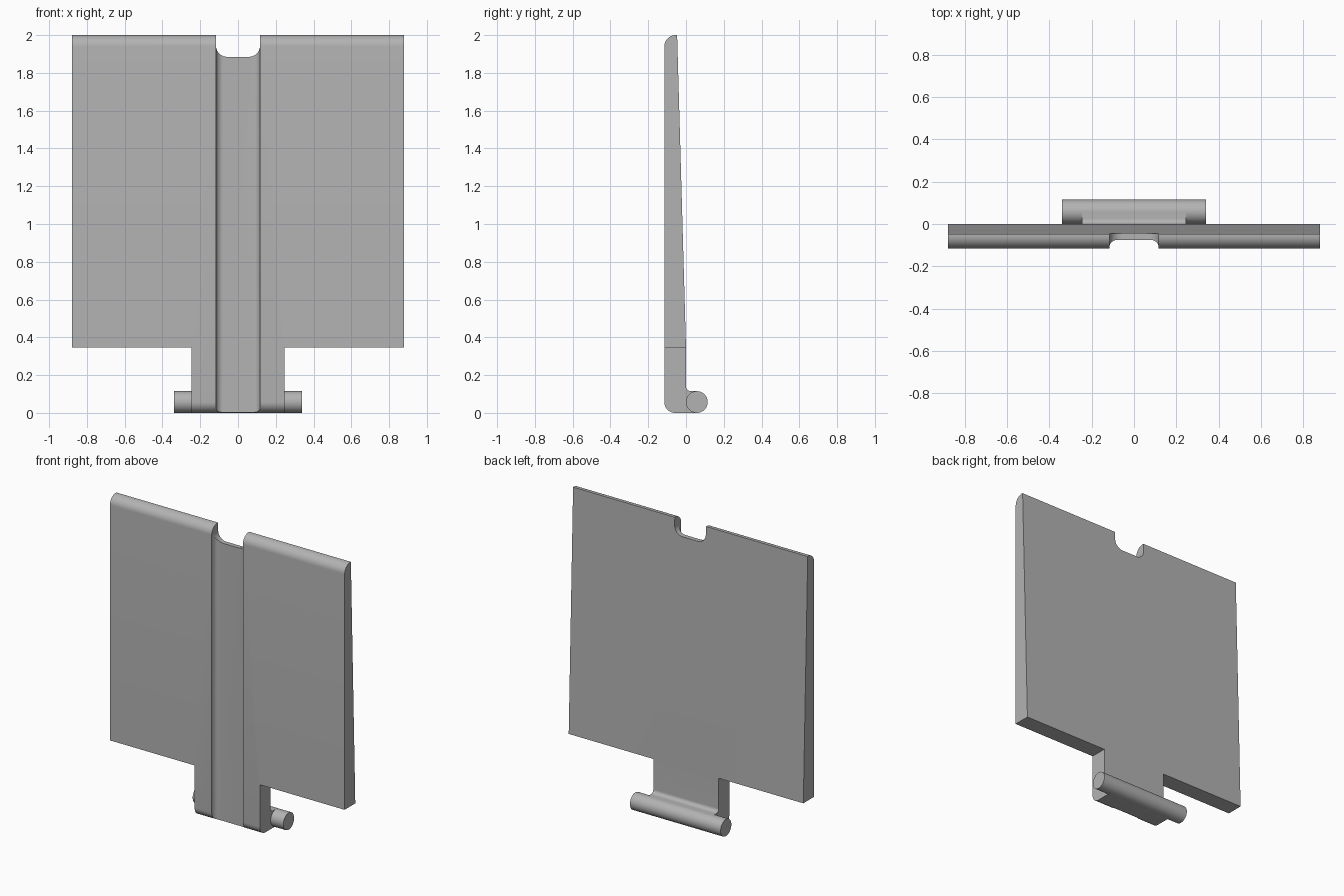
import bpy, bmesh, math
from mathutils import Vector

cube = bpy.data.objects.get("Cube")
if cube:
    bpy.data.objects.remove(cube, do_unlink=True)

grey = bpy.data.materials.new("plain grey")
grey.use_nodes = True
grey.diffuse_color = (0.45, 0.45, 0.45, 1)
grey.node_tree.nodes["Principled BSDF"].inputs["Base Color"].default_value = grey.diffuse_color


def rounded(corners, steps=10):
    """Outline from (u, v, radius) corners, each filleted by its radius."""
    out = []
    for i, (u, v, r) in enumerate(corners):
        p = Vector((u, v))
        if r == 0:
            out.append(p)
            continue
        a = (Vector(corners[i - 1][:2]) - p).normalized()
        b = (Vector(corners[(i + 1) % len(corners)][:2]) - p).normalized()
        half = a.angle(b) / 2
        mid = (a + b).normalized()
        centre = p + mid * (r / math.sin(half))
        start = p + a * (r / math.tan(half)) - centre
        end = p + b * (r / math.tan(half)) - centre
        sweep = start.angle(end)
        for k in range(steps + 1):
            t = k / steps
            arc = (start * math.sin((1 - t) * sweep) + end * math.sin(t * sweep)) / math.sin(sweep)
            out.append(centre + arc)
    return out


def extrude(name, outline, place, low, high):
    """Prism of an outline; place(u, v, depth) gives each 3D point."""
    bm = bmesh.new()
    face = bm.faces.new([bm.verts.new(place(u, v, low)) for u, v in outline])
    new = bmesh.ops.extrude_face_region(bm, geom=[face])["geom"]
    shift = Vector(place(0, 0, high)) - Vector(place(0, 0, low))
    bmesh.ops.translate(bm, vec=shift, verts=[e for e in new if isinstance(e, bmesh.types.BMVert)])
    bmesh.ops.recalc_face_normals(bm, faces=bm.faces)
    mesh = bpy.data.meshes.new(name)
    bm.to_mesh(mesh)
    bm.free()
    mesh.materials.append(grey)
    obj = bpy.data.objects.new(name, mesh)
    bpy.context.collection.objects.link(obj)
    return obj


def activate(obj):
    bpy.ops.object.select_all(action='DESELECT')
    obj.select_set(True)
    bpy.context.view_layer.objects.active = obj


def cut(obj, cutter):
    mod = obj.modifiers.new("cut", 'BOOLEAN')
    mod.operation = 'DIFFERENCE'
    mod.solver = 'EXACT'
    mod.object = cutter
    activate(obj)
    bpy.ops.object.modifier_apply(modifier=mod.name)
    bpy.data.objects.remove(cutter, do_unlink=True)


def along_x(u, v, d): return (d, u, v)
def along_y(u, v, d): return (u, d, v)
def along_z(u, v, d): return (u, v, d)


FRONT, TAB, GROOVE, PIN_R = -0.115, 0.245, 0.117, 0.0575

# Tapered plate with rounded front edges and a foot at the back
side = rounded([(FRONT, 0, 0.058), (PIN_R, 0, 0), (PIN_R, 2 * PIN_R, 0), (0, 2 * PIN_R, 0.025),
                (0, 0.345, 0), (-0.047, 2, 0), (FRONT, 2, 0.06)])
plate = extrude("hinged_plate", side, along_x, -0.88, 0.88)

# Narrow the lower part to a tab
for s in (-1, 1):
    box = [(s * TAB, -0.2), (s, -0.2), (s, 0.345), (s * TAB, 0.345)]
    cut(plate, extrude("tab_cutter", box, along_y, -0.5, 0.5))

# Vertical front groove, then the notch through the top edge
groove = rounded([(-GROOVE, -0.3, 0), (GROOVE, -0.3, 0), (GROOVE, -0.075, 0.038), (-GROOVE, -0.075, 0.038)])
cut(plate, extrude("groove_cutter", groove, along_z, -0.2, 2.2))
notch = rounded([(-GROOVE, 2.2, 0), (-GROOVE, 1.885, 0.06), (GROOVE, 1.885, 0.06), (GROOVE, 2.2, 0)])
cut(plate, extrude("notch_cutter", notch, along_y, -0.5, 0.5))

# Hinge pin
circle = [(PIN_R + PIN_R * math.cos(a), PIN_R + PIN_R * math.sin(a))
          for a in (math.tau * k / 48 for k in range(48))]
pin = extrude("hinge_pin", circle, along_x, -0.34, 0.34)

for obj in (plate, pin):
    activate(obj)
    bpy.ops.object.shade_smooth_by_angle(angle=math.radians(30))
